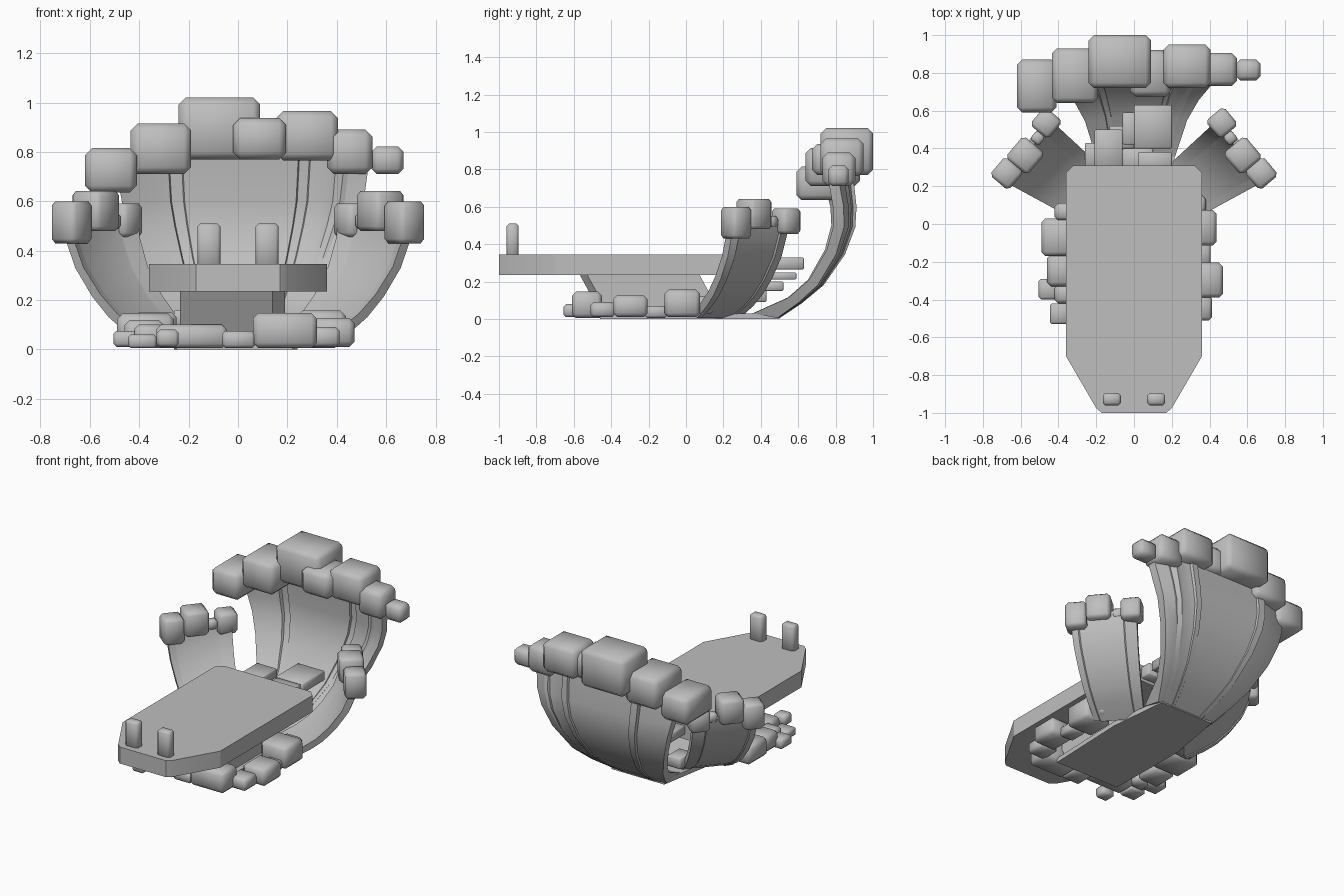
import bpy, bmesh, math
from mathutils import Matrix, Vector

stone = bpy.data.materials.new("stone_grey")
stone.diffuse_color = (0.52, 0.52, 0.52, 1)


def finish(name, bm, angle=30):
    bmesh.ops.recalc_face_normals(bm, faces=bm.faces)
    me = bpy.data.meshes.new(name)
    bm.to_mesh(me)
    bm.free()
    ob = bpy.data.objects.new(name, me)
    bpy.context.collection.objects.link(ob)
    me.materials.append(stone)
    bpy.ops.object.select_all(action="DESELECT")
    ob.select_set(True)
    bpy.context.view_layer.objects.active = ob
    bpy.ops.object.shade_smooth_by_angle(angle=math.radians(angle))
    return ob


def block(name, x0, x1, y0, y1, z0, z1, bevel=0.03, turn=0, angle=50):
    """Chamfered, softly shaded stone."""
    bm = bmesh.new()
    bmesh.ops.create_cube(bm, size=1)
    bm.transform(Matrix.Diagonal((x1 - x0, y1 - y0, z1 - z0, 1)))
    bevel = min(bevel, 0.2 * min(x1 - x0, y1 - y0, z1 - z0))
    bmesh.ops.bevel(bm, geom=bm.edges[:], offset=bevel, segments=1, affect="EDGES", profile=0.5)
    c = Vector(((x0 + x1) / 2, (y0 + y1) / 2, (z0 + z1) / 2))
    bm.transform(Matrix.Translation(c) @ Matrix.Rotation(math.radians(turn), 4, "Z"))
    return finish(name, bm, angle)


def prism(name, pts, z0, z1, shift=(0, 0)):
    bm = bmesh.new()
    lo = [bm.verts.new((x + shift[0], y + shift[1], z0)) for x, y in pts]
    hi = [bm.verts.new((x, y, z1)) for x, y in pts]
    bm.faces.new(lo)
    bm.faces.new(hi)
    n = len(pts)
    for i in range(n):
        bm.faces.new((lo[i], lo[(i + 1) % n], hi[(i + 1) % n], hi[i]))
    return finish(name, bm)


def sheet(name, outer, inner):
    """Closed curved panel between two equal grids of points."""
    bm = bmesh.new()
    o = [[bm.verts.new(p) for p in row] for row in outer]
    n = [[bm.verts.new(p) for p in row] for row in inner]
    R, C = len(o), len(o[0])
    for g in (o, n):
        for i in range(R - 1):
            for j in range(C - 1):
                bm.faces.new((g[i][j], g[i + 1][j], g[i + 1][j + 1], g[i][j + 1]))
    for j in range(C - 1):
        for i in (0, R - 1):
            bm.faces.new((o[i][j], o[i][j + 1], n[i][j + 1], n[i][j]))
    for i in range(R - 1):
        for j in (0, C - 1):
            bm.faces.new((o[i][j], o[i + 1][j], n[i + 1][j], n[i][j]))
    return finish(name, bm, 25)


# deck with tapered nose, and its two posts
half = [(0.17, -1.0), (0.2, -0.975), (0.36, -0.7), (0.36, 0.27), (0.32, 0.31)]
prism("deck", half + [(-x, y) for x, y in reversed(half)], 0.235, 0.345)
for s in (-1, 1):
    block("post", s * 0.1175 - 0.0475, s * 0.1175 + 0.0475, -0.96, -0.895, 0.33, 0.51, 0.015)

# leaning pedestal under the deck
prism("pedestal", [(-0.235, -0.53), (-0.18, -0.57), (0.14, -0.57), (0.19, -0.53),
                   (0.19, 0.07), (-0.235, 0.07)], 0.02, 0.24, (0, 0.12))

# ground slab
prism("base", [(-0.25, -0.46), (0.22, -0.46), (0.24, 0.1), (0.2, 0.5), (-0.19, 0.5), (-0.26, 0.1)],
      0.0, 0.03)

# steps falling behind the deck
for b in [(0.0, 0.2, 0.4, 0.63, 0.265, 0.33), (-0.21, -0.06, 0.29, 0.5, 0.265, 0.325),
          (0.02, 0.2, 0.28, 0.38, 0.255, 0.335), (-0.06, 0.02, 0.42, 0.59, 0.21, 0.25),
          (-0.13, 0.0, 0.4, 0.52, 0.15, 0.2), (-0.26, -0.16, 0.3, 0.43, 0.09, 0.16),
          (-0.06, 0.1, 0.28, 0.4, 0.16, 0.235)]:
    block("step", *b, 0.006)

# tall back wall: columns (x, forward offset) swept along an outer and inner profile
cols = [(-0.49, 0.09), (-0.385, 0.05), (-0.285, 0.025), (-0.28, 0.0), (-0.23, 0.0), (-0.225, 0.015),
        (0.245, 0.015), (0.25, 0.0), (0.29, 0.0), (0.295, 0.02), (0.37, 0.035), (0.40, 0.03),
        (0.43, 0.05), (0.45, 0.045), (0.53, 0.075)]
outer_p = [(0.5, 0.005, 0.41), (0.62, 0.085, 0.53), (0.735, 0.18, 0.65), (0.85, 0.345, 0.8),
           (0.905, 0.49, 0.9), (0.912, 0.6, 0.96), (0.89, 0.8, 1.0)]
inner_p = [(0.37, 0.03, 0.41), (0.57, 0.115, 0.53), (0.69, 0.21, 0.65), (0.8, 0.37, 0.8),
           (0.85, 0.5, 0.9), (0.855, 0.6, 0.96), (0.835, 0.8, 1.0)]


def top_drop(x, z):
    return (0.1 if x < -0.4 else 0.05 if x > 0.4 else 0) if z > 0.7 else 0


sheet("back_wall", *[[[(x * w, y - d * w * w, z - top_drop(x, z)) for x, d in cols]
                      for y, z, w in p] for p in (outer_p, inner_p)])

# two side walls, flaring out and up
prof = [(0.0, 0.005), (0.28, 0.07), (0.48, 0.13), (0.68, 0.215), (0.88, 0.33), (1.0, 0.45), (1.03, 0.53)]
ribs = [(0.0, 0.0), (0.1, 0.0), (0.12, 0.018), (0.8, 0.018), (0.82, 0.0), (1.0, 0.0)]
a0, a1 = Vector((0.36, 0.06)), Vector((0.70, 0.245))
b0, b1 = Vector((0.16, 0.29)), Vector((0.43, 0.54))
out = Vector((0.73, 0.68))


def wing(s, inset, lift):
    rows = []
    for t, z in prof:
        row = []
        for u, d in ribs:
            p = a0.lerp(a1, t).lerp(b0.lerp(b1, t), u)
            k = inset if inset else d * 0.6
            p = p + out * (0.05 * math.sin(math.pi * u) * t - k)
            row.append((s * p.x, p.y, z + lift * (1 - t)))
        rows.append(row)
    return rows


for s, side in ((-1, "left"), (1, "right")):
    sheet(side + "_wall", wing(s, 0, 0), wing(s, 0.045, 0.03))
    # blocks capping each side wall
    for x, y, w, z0, z1 in [(0.465, 0.535, 0.125, 0.455, 0.592), (0.576, 0.363, 0.15, 0.48, 0.642),
                            (0.674, 0.268, 0.13, 0.43, 0.6), (0.51, 0.455, 0.06, 0.49, 0.55)]:
        block(side + "_cap_block", s * x - w / 2, s * x + w / 2, y - w / 2, y + w / 2,
              z0, z1, 0.018, -s * 50)

# blocks capping the back wall
for b in [(-0.62, -0.41, 0.59, 0.87, 0.635, 0.815), (-0.435, -0.19, 0.64, 0.93, 0.71, 0.915),
          (-0.24, 0.09, 0.72, 1.0, 0.77, 1.02), (-0.02, 0.195, 0.675, 0.92, 0.77, 0.937),
          (0.155, 0.405, 0.72, 0.95, 0.765, 0.965), (0.36, 0.545, 0.73, 0.905, 0.71, 0.89),
          (0.54, 0.67, 0.76, 0.87, 0.71, 0.822)]:
    block("back_cap_block", *b, 0.028)

# boulders around the foot
for b in [(-0.33, -0.045, -0.53, -0.38, 0.005, 0.1), (0.06, 0.32, -0.61, -0.45, 0.005, 0.147),
          (-0.065, 0.07, -0.6, -0.46, 0.005, 0.075), (-0.445, -0.33, -0.53, -0.42, 0.005, 0.06),
          (-0.33, -0.24, -0.655, -0.57, 0.01, 0.08),
          (-0.505, -0.38, -0.4, -0.29, 0.01, 0.075), (-0.46, -0.3, -0.33, -0.16, 0.01, 0.12),
          (-0.49, -0.26, -0.17, 0.03, 0.02, 0.145), (-0.42, -0.25, 0.02, 0.11, 0.03, 0.15),
          (-0.42, -0.3, -0.42, -0.32, 0.01, 0.1),
          (0.28, 0.412, -0.51, -0.38, 0.01, 0.09), (0.3, 0.472, -0.39, -0.205, 0.01, 0.127),
          (0.3, 0.405, -0.22, -0.1, 0.005, 0.07), (0.24, 0.437, -0.115, 0.075, 0.01, 0.157),
          (0.25, 0.38, 0.04, 0.15, 0.03, 0.12)]:
    block("boulder", *b, 0.022)
